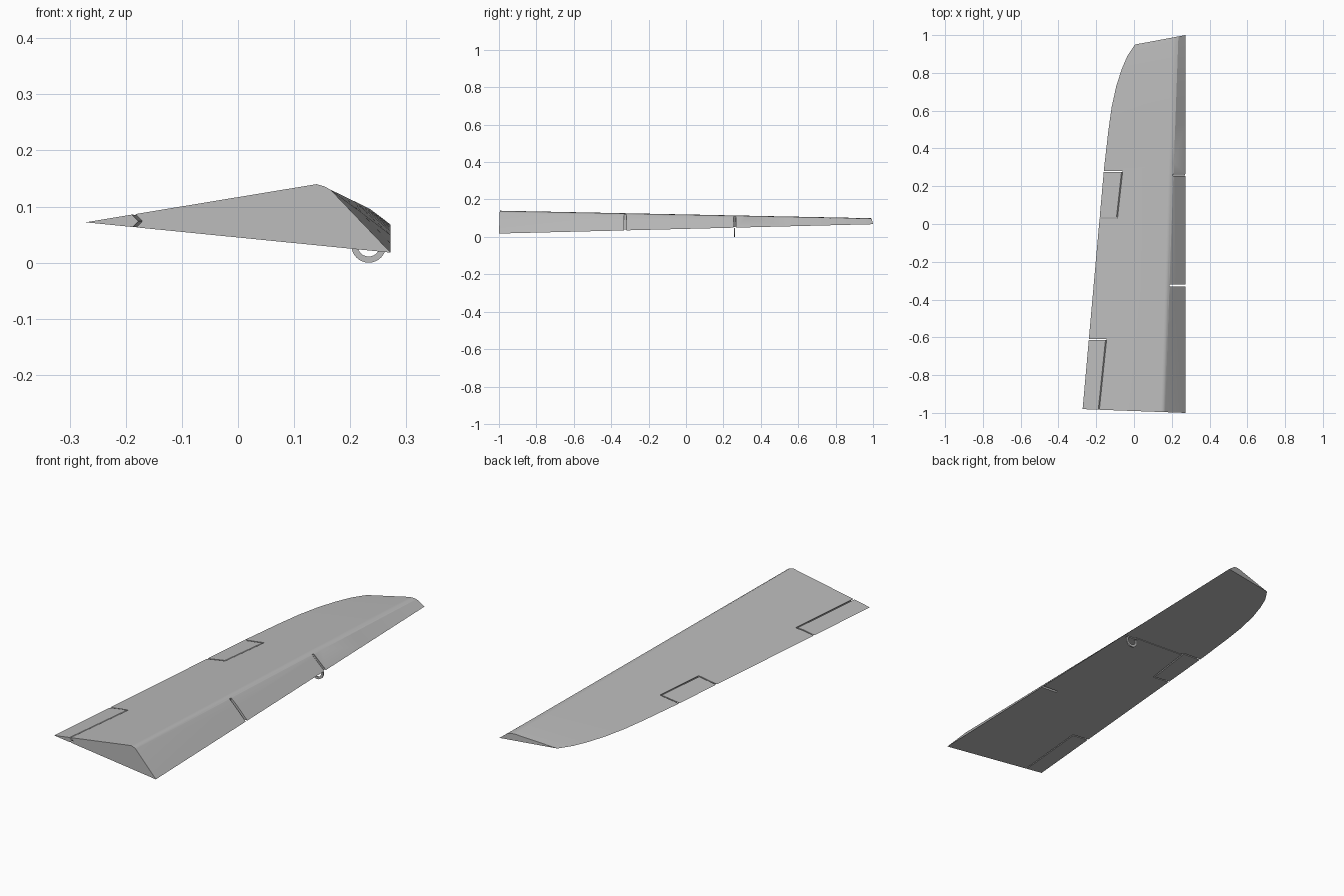
import bpy, bmesh
from math import sin, cos, radians

cube = bpy.data.objects.get("Cube")
if cube:
    bpy.data.objects.remove(cube)

# One plain grey for the foam and the hook
grey = bpy.data.materials.new("light grey")
grey.use_nodes = True
colour = (0.5, 0.5, 0.5, 1)
grey.diffuse_color = colour
grey.node_tree.nodes["Principled BSDF"].inputs["Base Color"].default_value = colour


def loft(name, rings):
    """Skin matching closed rings of points and cap both ends."""
    bm = bmesh.new()
    rows = [[bm.verts.new(p) for p in ring] for ring in rings]
    n = len(rows[0])
    for a, b in zip(rows, rows[1:]):
        for i in range(n):
            j = (i + 1) % n
            bm.faces.new((a[i], a[j], b[j], b[i]))
    bm.faces.new(rows[0])
    bm.faces.new(rows[-1])
    bmesh.ops.recalc_face_normals(bm, faces=bm.faces)
    mesh = bpy.data.meshes.new(name)
    bm.to_mesh(mesh)
    bm.free()
    mesh.materials.append(grey)
    obj = bpy.data.objects.new(name, mesh)
    bpy.context.collection.objects.link(obj)
    return obj


def prism(name, pts_a, y_a, pts_b, y_b):
    return loft(name, [[(x, y, z) for x, z in pts]
                       for pts, y in ((pts_a, y_a), (pts_b, y_b))])


def mix(a, b, t):
    return a + (b - a) * t


# Wing panel: straight leading edge, curved trailing edge near the tip
ROOT = [(0.14, 0.14), (0.154, 0.136), (0.165, 0.13), (0.272, 0.018)]
TIP = [(0.203, 0.1), (0.22, 0.099), (0.235, 0.096), (0.272, 0.068)]
TRAIL = [(-0.272, -0.98), (-0.158, 0.3), (-0.135, 0.5), (-0.118, 0.62),
         (-0.094, 0.73), (-0.065, 0.82), (-0.035, 0.89), (0.005, 0.95)]
sections = []
for te_x, te_y in TRAIL:
    t = (te_y + 0.98) / 1.93
    le_y = mix(-1, 1, t)
    ring = [(te_x, te_y, mix(0.072, 0.07, t))]
    for (xr, zr), (xt, zt) in zip(ROOT, TIP):
        x = mix(xr, xt, t)
        y = mix(te_y, le_y, (x - te_x) / (0.272 - te_x))
        ring.append((x, y, mix(zr, zt, t)))
    sections.append(ring)
wing = loft("wing", sections)

# Chevron hinge gaps and end gaps that free the two control flaps
MID = 0.074
cutters = []


def chevron(apex):
    return [(apex, MID), (apex - 0.04, MID + 0.04), (apex - 0.047, MID + 0.04),
            (apex - 0.007, MID), (apex - 0.047, MID - 0.04), (apex - 0.04, MID - 0.04)]


def end_gap(apex, y):
    h = apex - 0.0035
    pts = [(-0.4, MID - 0.04), (h - 0.04, MID - 0.04), (h, MID),
           (h - 0.04, MID + 0.04), (-0.4, MID + 0.04)]
    cutters.append(prism("gap_cutter", pts, y - 0.003, pts, y + 0.003))


cutters.append(prism("hinge_cutter", chevron(-0.174), -1.02, chevron(-0.135), -0.61))
end_gap(-0.135, -0.612)
cutters.append(prism("hinge_cutter", chevron(-0.075), 0.03, chevron(-0.05), 0.28))
end_gap(-0.075, 0.032)
end_gap(-0.05, 0.278)


# Slots through the leading edge
def slot(x, y, half):
    pts = [(x, -0.1), (0.4, -0.1), (0.4, 0.3), (x, 0.3)]
    cutters.append(prism("slot_cutter", pts, y - half, pts, y + half))


slot(0.187, -0.325, 0.006)
slot(0.207, 0.26, 0.006)

# Shallow wire groove under the wing
groove = [(0.215, 0.03), (0.215, 0.055), (-0.06, 0.068), (-0.06, 0.04)]
cutters.append(prism("groove_cutter", groove, 0.264, groove, 0.269))

for cutter in cutters:
    cutter.hide_render = True
    mod = wing.modifiers.new("cut", "BOOLEAN")
    mod.operation = "DIFFERENCE"
    mod.solver = "EXACT"
    mod.object = cutter
bpy.context.view_layer.update()
graph = bpy.context.evaluated_depsgraph_get()
cut_mesh = bpy.data.meshes.new_from_object(wing.evaluated_get(graph))
wing.modifiers.clear()
wing.data = cut_mesh
for cutter in cutters:
    bpy.data.objects.remove(cutter)

# Split the freed flaps into their own objects
for o in bpy.context.selected_objects:
    o.select_set(False)
bpy.context.view_layer.objects.active = wing
wing.select_set(True)
bpy.ops.object.mode_set(mode="EDIT")
bpy.ops.mesh.select_all(action="SELECT")
bpy.ops.mesh.separate(type="LOOSE")
bpy.ops.object.mode_set(mode="OBJECT")
pieces = sorted(bpy.context.selected_objects, key=lambda o: -o.dimensions.x)
for piece in pieces:
    piece.name = "piece"
pieces[0].name = "wing"
for piece in pieces[1:]:
    piece.name = "inner_flap" if piece.data.vertices[0].co.y < -0.3 else "outer_flap"

# Smooth only the rounded ridge, keeping the broad panels flat
for piece in pieces:
    bpy.context.view_layer.objects.active = piece
    bpy.ops.object.shade_smooth_by_angle(angle=radians(26))
    piece.modifiers.new("even_normals", "WEIGHTED_NORMAL").keep_sharp = True

# Hook plate seated in the outer slot, with a half ring hanging below
plate = [(0.208, 0.055), (0.269, 0.052), (0.238, 0.08), (0.208, 0.107)]
prism("hook_plate", plate, 0.2565, plate, 0.2635)
angles = [radians(150 + 15 * i) for i in range(17)]
arc = [(0.233 + r * cos(a), 0.031 + r * sin(a))
       for r, seq in ((0.031, angles), (0.02, angles[::-1])) for a in seq]
prism("hook_ring", arc, 0.257, arc, 0.263)
